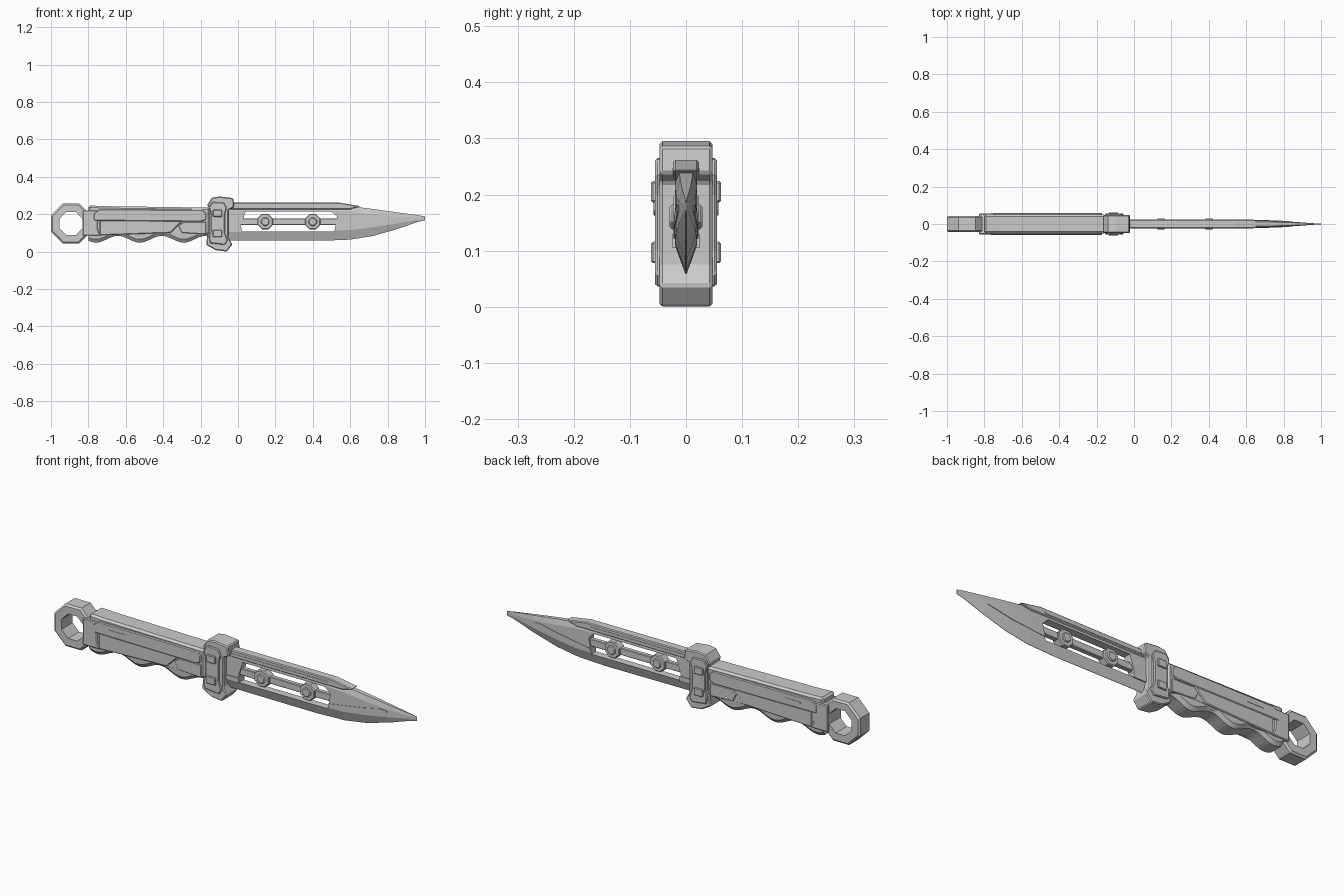
import bpy, bmesh, math

cube = bpy.data.objects.get("Cube")
if cube:
    bpy.data.objects.remove(cube, do_unlink=True)

steel = bpy.data.materials.new("plain grey")
steel.use_nodes = True
GREY = (0.6, 0.6, 0.6, 1)
steel.diffuse_color = GREY
steel.node_tree.nodes["Principled BSDF"].inputs["Base Color"].default_value = GREY


def loft(name, sections, bevel=0.0, closed=False):
    """Skin a list of equal-length point rings; closed joins the last to the first."""
    bm = bmesh.new()
    rings = [[bm.verts.new(p) for p in s] for s in sections]
    n = len(rings[0])
    pairs = list(zip(rings, rings[1:]))
    if closed:
        pairs.append((rings[-1], rings[0]))
    else:
        bm.faces.new(rings[0])
        bm.faces.new(rings[-1])
    for a, b in pairs:
        for i in range(n):
            j = (i + 1) % n
            bm.faces.new((a[i], a[j], b[j], b[i]))
    bmesh.ops.recalc_face_normals(bm, faces=bm.faces)
    mesh = bpy.data.meshes.new(name)
    bm.to_mesh(mesh)
    bm.free()
    mesh.materials.append(steel)
    ob = bpy.data.objects.new(name, mesh)
    bpy.context.collection.objects.link(ob)
    if bevel:
        m = ob.modifiers.new("edge chamfer", "BEVEL")
        m.width, m.segments, m.limit_method = bevel, 1, "ANGLE"
        m.angle_limit = math.radians(50)
    return ob


def prism(name, outline, half, bevel=0.0):
    """Extrude an x-z outline symmetrically through the knife."""
    return loft(name, [[(x, y, z) for x, z in outline] for y in (-half, half)], bevel)


def box(name, x0, x1, z0, z1, half, bevel=0.0):
    return prism(name, [(x0, z0), (x1, z0), (x1, z1), (x0, z1)], half, bevel)


def octagon(cx, cz, apothem):
    r = apothem / math.cos(math.pi / 8)
    return [(cx + r * math.cos(a), cz + r * math.sin(a))
            for a in (math.pi / 8 + k * math.pi / 4 for k in range(8))]


# Pommel ring
loft("pommel_ring",
     [[(x, y, z) for x, z in octagon(-0.893, 0.15, a)]
      for a, y in ((0.098, -0.044), (0.107, -0.036), (0.107, 0.036),
                   (0.098, 0.044), (0.062, 0.044), (0.062, -0.044))], closed=True)
prism("pommel_collar", [(-0.83, 0.085), (-0.735, 0.085), (-0.75, 0.12),
                        (-0.75, 0.18), (-0.735, 0.22), (-0.83, 0.22)], 0.055, 0.004)

# Handle core and scalloped finger grip
prism("handle_core", [(-0.8, 0.09), (-0.15, 0.09), (-0.15, 0.235),
                      (-0.72, 0.243), (-0.8, 0.247)], 0.05, 0.01)
grip = []
for i in range(41):
    x = -0.8 + 0.64 * i / 40
    low = 0.066 - 0.018 * math.cos(2 * math.pi * (x + 0.76) / 0.235)
    grip.append([(x, -0.05, 0.11), (x, -0.048, low + 0.018), (x, -0.034, low),
                 (x, 0.034, low), (x, 0.048, low + 0.018), (x, 0.05, 0.11)])
loft("finger_grip", grip)

# Raised handle panels
prism("upper_handle_panel", [(-0.77, 0.165), (-0.2, 0.16), (-0.17, 0.17), (-0.17, 0.205),
                             (-0.19, 0.224), (-0.74, 0.226), (-0.77, 0.205)], 0.058, 0.004)
prism("lower_handle_panel", [(-0.74, 0.087), (-0.36, 0.1), (-0.295, 0.165),
                             (-0.74, 0.168)], 0.055, 0.004)
prism("rear_handle_panel", [(-0.3, 0.1), (-0.17, 0.092), (-0.17, 0.158),
                            (-0.29, 0.158), (-0.32, 0.14)], 0.053, 0.003)
box("handle_vent", -0.68, -0.59, 0.193, 0.2, 0.06)

# Guard with face plates and studs
prism("guard", [(-0.165, 0.25), (-0.14, 0.288), (-0.1, 0.295), (-0.025, 0.286),
                (-0.02, 0.238), (-0.05, 0.222), (-0.05, 0.075), (-0.03, 0.038),
                (-0.06, 0), (-0.12, 0.008), (-0.17, 0.036), (-0.165, 0.085),
                (-0.15, 0.11), (-0.15, 0.22)], 0.047, 0.005)
prism("guard_plate", [(-0.14, 0.265), (-0.075, 0.262), (-0.06, 0.235), (-0.07, 0.2),
                      (-0.07, 0.1), (-0.055, 0.06), (-0.07, 0.036), (-0.15, 0.045),
                      (-0.155, 0.085), (-0.145, 0.11), (-0.145, 0.2), (-0.155, 0.235)],
      0.055, 0.004)
for name, z in (("upper_guard_stud", 0.205), ("lower_guard_stud", 0.097)):
    box(name, -0.135, -0.085, z - 0.019, z + 0.019, 0.062, 0.003)

# Blade: stations of x, top, shoulder, bevel line, cutting edge, half thickness
stations = [(-0.06, .245, .222, .11, .06, .02), (0.45, .245, .222, .11, .058, .02),
            (0.6, .243, .215, .115, .064, .02), (0.72, .228, .2, .13, .083, .018),
            (0.85, .21, .187, .15, .12, .012), (0.96, .195, .183, .17, .158, .004),
            (1.0, .188, .184, .175, .167, .0015)]
blade = loft("blade", [[(x, -h * .6, t), (x, -h, s), (x, -h, b), (x, -.001, e),
                        (x, .001, e), (x, h, b), (x, h, s), (x, h * .6, t)]
                       for x, t, s, b, e, h in stations])
cutter = prism("slot_cutter", [(0.005, 0.107), (0.515, 0.107), (0.53, 0.185),
                               (0.5, 0.214), (0.04, 0.214)], 0.1)
cutter.hide_render = True
cut = blade.modifiers.new("window slot", "BOOLEAN")
cut.object, cut.operation, cut.solver = cutter, "DIFFERENCE", "EXACT"
bpy.context.view_layer.objects.active = blade
bpy.ops.object.modifier_apply(modifier=cut.name)
bpy.data.objects.remove(cutter, do_unlink=True)

# Spine rail along the back of the blade
prism("spine_rail", [(-0.04, 0.226), (0.6, 0.226), (0.655, 0.243), (0.54, 0.262),
                     (-0.04, 0.262)], 0.023, 0.004)
box("spine_rail_strip", -0.03, 0.52, 0.236, 0.246, 0.025)

# Bar and bosses inside the slot
box("slot_bar", -0.05, 0.54, 0.142, 0.178, 0.012, 0.003)
box("blade_root_block", -0.05, 0.02, 0.105, 0.13, 0.024)
for name, x in (("rear_boss", 0.145), ("front_boss", 0.4)):
    prism(name, octagon(x, 0.16, 0.041), 0.022, 0.004)
    prism(name + "_cap", octagon(x, 0.16, 0.022), 0.029, 0.004)

# Tapered ridges on both flanks of the tip
loft("tip_ridge", [[(x, -h, z0), (x, -h, z1), (x, h, z1), (x, h, z0)]
                   for x, z0, z1, h in ((0.52, 0.122, 0.135, 0.022),
                                        (0.7, 0.14, 0.163, 0.021),
                                        (0.8, 0.162, 0.182, 0.017),
                                        (0.84, 0.172, 0.18, 0.014))])
